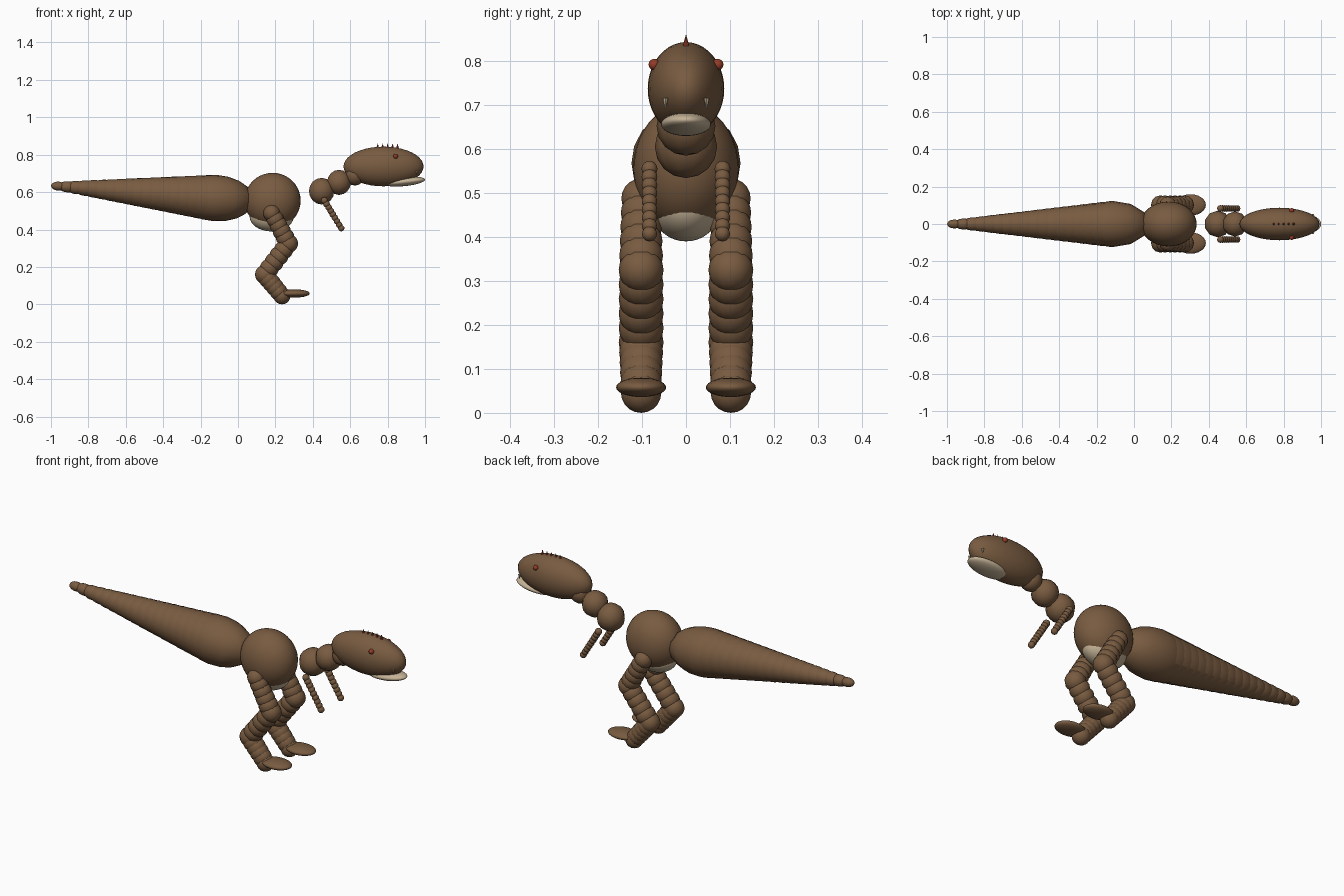
import bpy, bmesh
from mathutils import Matrix, Vector, Euler

cube = bpy.data.objects.get("Cube")
if cube:
    bpy.data.objects.remove(cube, do_unlink=True)


def material(name, rgb):
    m = bpy.data.materials.new(name)
    m.use_nodes = True
    m.diffuse_color = (*rgb, 1)
    m.node_tree.nodes["Principled BSDF"].inputs["Base Color"].default_value = (*rgb, 1)
    return m


brown = material("brown_hide", (0.19, 0.105, 0.052))
cream = material("pale_cream", (0.56, 0.45, 0.31))
red = material("rust_red", (0.30, 0.045, 0.02))


def finish(name, bm, mat, smooth=True):
    me = bpy.data.meshes.new(name)
    for f in bm.faces:
        f.smooth = smooth
    bm.to_mesh(me)
    bm.free()
    me.materials.append(mat)
    ob = bpy.data.objects.new(name, me)
    bpy.context.collection.objects.link(ob)
    return ob


def add_ball(bm, pos, size, seg, rings, pitch=0):
    mat = (Matrix.Translation(pos) @ Euler((0, pitch, 0)).to_matrix().to_4x4()
           @ Matrix.Diagonal((*size, 1)))
    bmesh.ops.create_uvsphere(bm, u_segments=seg, v_segments=rings, radius=1, matrix=mat)


def ellipsoid(name, pos, size, mat, pitch=0, seg=32, rings=20):
    bm = bmesh.new()
    add_ball(bm, pos, size, seg, rings, pitch)
    return finish(name, bm, mat)


def chain(name, joints, count, mat, stretch=1, pitch=0, seg=12, rings=10):
    """Overlapping balls along a path of (x, y, z, radius) joints."""
    bm = bmesh.new()
    for i, (a, b) in enumerate(zip(joints, joints[1:])):
        a, b = Vector(a), Vector(b)
        for k in range(0 if i == 0 else 1, count + 1):
            x, y, z, r = a.lerp(b, k / count)
            add_ball(bm, (x, y, z), (r * stretch, r, r), seg, rings, pitch)
    return finish(name, bm, mat)


def cone(name, pos, radius, height, mat, flip=False):
    bm = bmesh.new()
    bmesh.ops.create_cone(bm, cap_ends=True, segments=8, radius1=radius, radius2=0,
                          depth=height)
    rot = Matrix.Rotation(3.14159 if flip else 0, 4, 'X')
    bm.transform(Matrix.Translation(pos) @ rot)
    return finish(name, bm, mat, smooth=False)


# Body and belly
ellipsoid("body", (0.185, 0, 0.555), (0.15, 0.12, 0.148), brown)
ellipsoid("belly", (0.18, 0, 0.47), (0.118, 0.08, 0.08), cream)

# Tapering tail
chain("tail", [(-0.96, 0, 0.632, 0.024), (-0.12, 0, 0.568, 0.124)], 17, brown,
      stretch=1.65, pitch=0.07)

# Neck
chain("neck", [(0.447, 0, 0.605, 0.071), (0.54, 0, 0.652, 0.067),
               (0.625, 0, 0.69, 0.055)], 1, brown, seg=10, rings=8)

# Head and lower jaw
ellipsoid("head", (0.778, 0, 0.737), (0.214, 0.087, 0.106), brown)
ellipsoid("lower_jaw", (0.89, 0, 0.656), (0.111, 0.057, 0.024), cream, pitch=-0.1)

# Crest along the top of the head
for i in range(5):
    cone(f"crest_spike_{i + 1}", (0.747 + 0.0265 * i, 0, 0.847), 0.008, 0.028, red)

for side, s in (("left", 1), ("right", -1)):
    ellipsoid(f"{side}_eye", (0.843, s * 0.072, 0.792), (0.013,) * 3, red, seg=16, rings=10)
    cone(f"{side}_tooth", (0.957, s * 0.047, 0.702), 0.007, 0.028, cream, flip=True)

    # Small hanging arm
    chain(f"{side}_arm", [(0.462, s * 0.083, 0.555, 0.018),
                          (0.552, s * 0.083, 0.407, 0.017)], 8, brown)

    # Thigh, shin and ankle
    y = s * 0.102
    chain(f"{side}_leg", [(0.18, y, 0.488, 0.045), (0.27, y, 0.325, 0.051),
                          (0.142, y, 0.16, 0.051), (0.235, y, 0.046, 0.046)], 5, brown)
    ellipsoid(f"{side}_foot", (0.302, y, 0.058), (0.082, 0.057, 0.022), brown, seg=24, rings=14)
